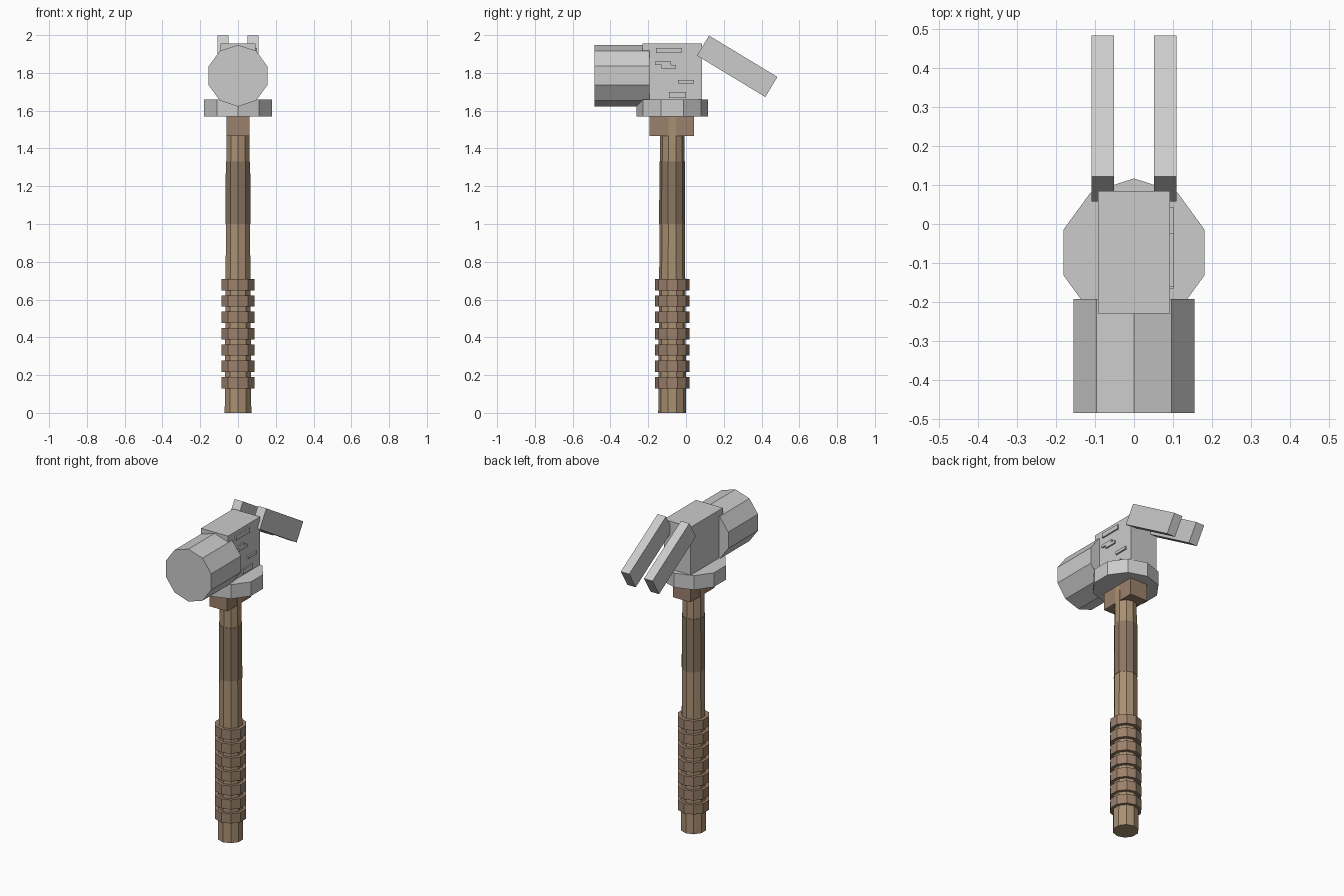
import bpy, math

if "Cube" in bpy.data.objects:
    bpy.data.objects.remove(bpy.data.objects["Cube"])

HANDLE_Y = -0.073
SIDES = 10


def material(name, rgb):
    m = bpy.data.materials.new(name)
    m.diffuse_color = (*rgb, 1)
    m.use_nodes = True
    m.node_tree.nodes["Principled BSDF"].inputs["Base Color"].default_value = m.diffuse_color
    return m


def finish(name, mat):
    ob = bpy.context.object
    ob.name = name
    if mat:
        ob.data.materials.append(mat)
    return ob


def prism(name, z0, z1, r0, r1, mat=None):
    """Upright ten-sided (tapered) prism on the handle axis."""
    bpy.ops.mesh.primitive_cone_add(vertices=SIDES, radius1=r0, radius2=r1, depth=z1 - z0,
                                    location=(0, HANDLE_Y, (z0 + z1) / 2))
    return finish(name, mat)


def box(name, x, y, z, mat=None):
    """Box from (min, max) ranges."""
    bpy.ops.mesh.primitive_cube_add(size=1, location=[sum(r) / 2 for r in (x, y, z)])
    ob = finish(name, mat)
    ob.scale = [r[1] - r[0] for r in (x, y, z)]
    return ob


wood = material("wood", (0.40, 0.28, 0.17))
dark_wood = material("dark_wood", (0.26, 0.18, 0.12))
grip = material("grip", (0.33, 0.22, 0.15))

# Handle with a darker band, grip rings and neck block
prism("handle", 0, 1.58, 0.074, 0.063, wood)
prism("handle_band", 1.0, 1.33, 0.069, 0.068, dark_wood)
for i in range(7):
    z = 0.13 + i * 0.0865
    prism(f"grip_ring_{i + 1}", z, z + 0.06, 0.091, 0.091, grip)
box("neck_block", (-0.06, 0.06), (-0.192, 0.043), (1.465, 1.575), grip)

# Head: collar, central block and striking cylinder
prism("collar", 1.57, 1.658, 0.19, 0.19)
box("head_block", (-0.092, 0.092), (-0.23, 0.085), (1.60, 1.955))
bpy.ops.mesh.primitive_cone_add(vertices=SIDES, radius1=0.163, radius2=0.163, depth=0.292,
                                location=(0, -0.339, 1.785), rotation=(math.pi / 2, 0, 0))
finish("striking_face", None)

# Pair of sloping claws
for side, s in (("left", -1), ("right", 1)):
    bpy.ops.mesh.primitive_cube_add(size=1, location=(s * 0.08, 0.271, 1.835),
                                    rotation=(math.radians(-31.2), 0, 0))
    finish(f"claw_{side}", None).scale = (0.058, 0.423, 0.124)

# Raised strips on the right side of the head block
strips = [((-0.16, -0.025), (1.905, 1.933)),
          ((-0.165, -0.08), (1.842, 1.860)),
          ((-0.13, -0.052), (1.824, 1.842)),
          ((-0.042, 0.043), (1.744, 1.762)),
          ((-0.09, 0.0), (1.668, 1.698))]
for i, (y, z) in enumerate(strips):
    box(f"side_strip_{i + 1}", (0.085, 0.101), y, z)
